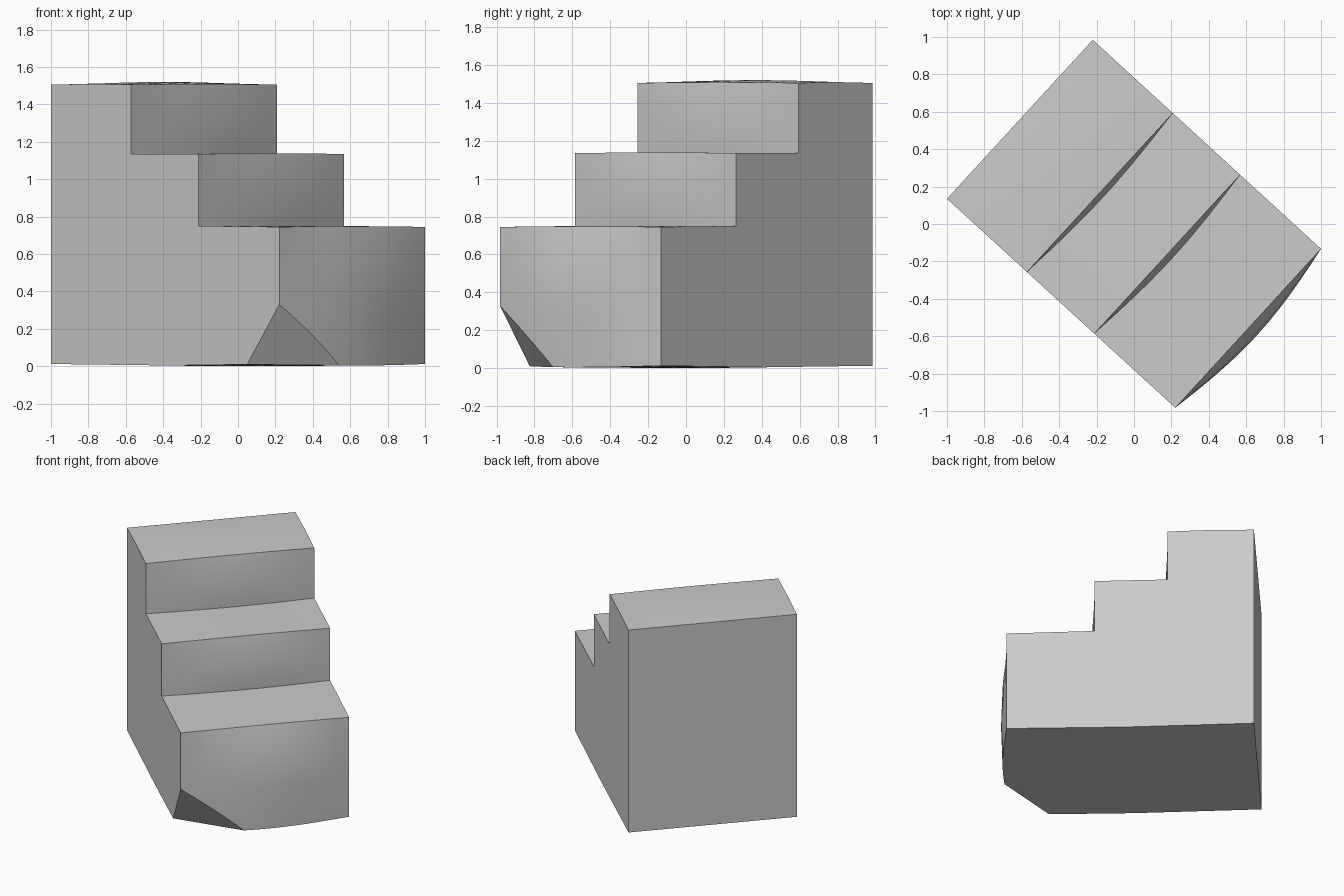
import bpy, bmesh, math
from mathutils import Vector

if "Cube" in bpy.data.objects:
    bpy.data.objects.remove(bpy.data.objects["Cube"])

# Local frame: s runs down the stairs, t across the width
origin = Vector((-1.0, 0.135, 0))
S = Vector((1.22, -1.117, 0)).normalized()
T = Vector((0.78, 0.85, 0)).normalized()
LENGTH, WIDTH, SECTIONS = 1.655, 1.153, 12


def place(s, t, z):
    return origin + S * s + T * t + Vector((0, 0, z))


# Side profile: s, z, then the soft bulge in s and z at mid width
profile = [
    (0.0, 0.012, 0, 0), (0.0, 1.505, 0, 0),
    (0.29, 1.51, 0, 0.01), (0.58, 1.505, 0, 0.004),
    (0.58, 1.32, 0.03, 0), (0.58, 1.135, 0.02, 0),
    (1.068, 1.135, 0, 0.003), (1.068, 0.94, 0.035, 0), (1.068, 0.75, 0.02, 0),
    (LENGTH, 0.745, 0, 0.003), (LENGTH, 0.55, 0.05, 0), (LENGTH, 0.3, 0.06, 0),
    (LENGTH, 0.012, 0.05, -0.008), (0.85, 0.004, 0, -0.004),
]

# Stair block lofted across its width
bm = bmesh.new()
rings = []
for i in range(SECTIONS + 1):
    f = i / SECTIONS
    k = math.sin(math.pi * f)
    rings.append([bm.verts.new(place(s + ds * k, WIDTH * f, z + dz * k))
                  for s, z, ds, dz in profile])
n = len(profile)
for a, b in zip(rings, rings[1:]):
    for j in range(n):
        bm.faces.new((a[j], a[(j + 1) % n], b[(j + 1) % n], b[j]))
bm.faces.new(rings[0])
bm.faces.new(rings[-1])
bmesh.ops.recalc_face_normals(bm, faces=bm.faces)

# Cut-off lower front corner
p = place(LENGTH, 0, 0.33)
q = place(LENGTH - 0.24, 0, 0)
r = place(LENGTH, 0.36, 0)
normal = (q - p).cross(r - p).normalized()
if normal.dot(place(LENGTH, 0, 0) - p) < 0:
    normal.negate()
bmesh.ops.bisect_plane(bm, geom=bm.verts[:] + bm.edges[:] + bm.faces[:],
                       plane_co=p, plane_no=normal, clear_outer=True)
bmesh.ops.holes_fill(bm, edges=[e for e in bm.edges if e.is_boundary], sides=0)
bmesh.ops.recalc_face_normals(bm, faces=bm.faces)

mesh = bpy.data.meshes.new("stair_block")
bm.to_mesh(mesh)
bm.free()
stairs = bpy.data.objects.new("stair_block", mesh)
bpy.context.collection.objects.link(stairs)
bpy.context.view_layer.objects.active = stairs
stairs.select_set(True)
bpy.ops.object.shade_smooth_by_angle(angle=math.radians(25))
